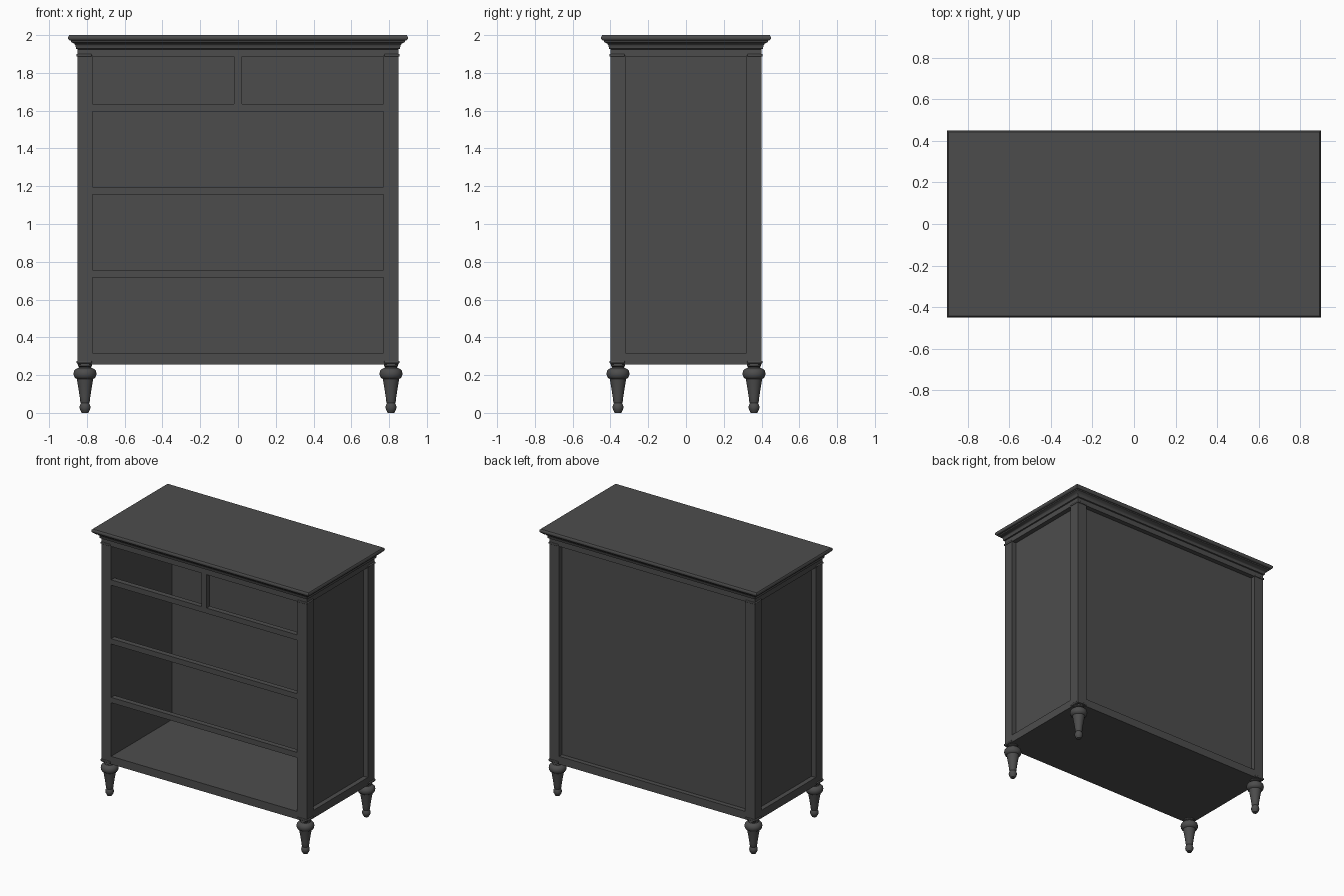
import bpy, bmesh, math
from mathutils import Vector

if "Cube" in bpy.data.objects:
    bpy.data.objects.remove(bpy.data.objects["Cube"])

# Dark painted wood
paint = bpy.data.materials.new("dark_paint")
paint.diffuse_color = (0.073, 0.073, 0.073, 1)
paint.use_nodes = True
paint.node_tree.nodes["Principled BSDF"].inputs["Base Color"].default_value = paint.diffuse_color


def finish(name, bm, smooth=None):
    bmesh.ops.recalc_face_normals(bm, faces=bm.faces[:])
    mesh = bpy.data.meshes.new(name)
    bm.to_mesh(mesh)
    bm.free()
    mesh.materials.append(paint)
    ob = bpy.data.objects.new(name, mesh)
    bpy.context.collection.objects.link(ob)
    if smooth:
        bpy.ops.object.select_all(action='DESELECT')
        ob.select_set(True)
        bpy.context.view_layer.objects.active = ob
        bpy.ops.object.shade_smooth_by_angle(angle=math.radians(smooth))
    return ob


def box(name, x0, x1, y0, y1, z0, z1, bevel=0):
    bm = bmesh.new()
    bmesh.ops.create_cube(bm, size=1)
    for v in bm.verts:
        v.co = Vector(((x0 + x1) / 2 + v.co.x * (x1 - x0),
                       (y0 + y1) / 2 + v.co.y * (y1 - y0),
                       (z0 + z1) / 2 + v.co.z * (z1 - z0)))
    if bevel:
        bmesh.ops.bevel(bm, geom=bm.edges[:], offset=bevel, segments=3,
                        profile=0.5, affect='EDGES')
    return finish(name, bm, 35 if bevel else None)


def lathe(name, profile, x, y, sides=32):
    bm = bmesh.new()
    rings = [[bm.verts.new((x + r * math.cos(2 * math.pi * i / sides),
                            y + r * math.sin(2 * math.pi * i / sides), z))
              for i in range(sides)] for r, z in profile]
    for a, b in zip(rings, rings[1:]):
        for i in range(sides):
            j = (i + 1) % sides
            bm.faces.new((a[i], a[j], b[j], b[i]))
    bm.faces.new(rings[0])
    bm.faces.new(rings[-1])
    return finish(name, bm, 40)


W, D, P = 0.85, 0.40, 0.08          # half width, half depth, post size
Z0, Z1 = 0.257, 1.93                # carcass bottom and top
LO, HI = 0.316, 1.886               # opening bottom and top
IX, IY = W - P, D - P

# Moulded top: rectangles offset outwards from the carcass
cornice = [(0, 1.925), (0.008, 1.928), (0.010, 1.945), (0.016, 1.954),
           (0.028, 1.960), (0.033, 1.963), (0.033, 1.972), (0.043, 1.973),
           (0.048, 1.978), (0.050, 1.986), (0.048, 1.994), (0.043, 2.0)]
bm = bmesh.new()
loops = [[bm.verts.new((sx * (W + o), sy * (D + o), z))
          for sx, sy in ((-1, -1), (1, -1), (1, 1), (-1, 1))]
         for o, z in cornice]
for a, b in zip(loops, loops[1:]):
    for i in range(4):
        j = (i + 1) % 4
        bm.faces.new((a[i], a[j], b[j], b[i]))
bm.faces.new(loops[0])
bm.faces.new(loops[-1])
finish("moulded_top", bm, 40)

# Corner posts with small collars, and turned legs
leg = [(0.017, 0), (0.021, 0.008), (0.027, 0.018), (0.029, 0.030),
       (0.027, 0.042), (0.022, 0.052), (0.025, 0.060), (0.028, 0.085),
       (0.034, 0.125), (0.041, 0.165), (0.044, 0.180), (0.054, 0.186),
       (0.059, 0.196), (0.061, 0.208), (0.058, 0.222), (0.048, 0.233),
       (0.034, 0.238), (0.032, 0.244), (0.038, 0.248), (0.038, 0.256),
       (0.034, 0.262)]
for sx, xn in ((-1, "left"), (1, "right")):
    for sy, yn in ((-1, "front"), (1, "back")):
        n = f"{yn}_{xn}"
        xs = sorted((sx * IX, sx * W))
        ys = sorted((sy * IY, sy * D))
        box(n + "_post", *xs, *ys, Z0, Z1)
        cx = sorted((sx * (IX + 0.004), sx * (W + 0.006)))
        cy = sorted((sy * (IY + 0.004), sy * (D + 0.006)))
        for part, z in (("upper", 1.893), ("lower", 0.269)):
            box(f"{n}_{part}_collar", *cx, *cy, z - 0.007, z + 0.007, 0.005)
        lathe(n + "_leg", leg, sx * (W - P / 2), sy * (D - P / 2))

# Floor and ceiling of the carcass
box("floor_slab", -W, W, -D, D, Z0, LO)
box("ceiling_slab", -W, W, -D, D, HI, Z1)

# Recessed side and back panels
for s, n in ((-1, "left"), (1, "right")):
    box(n + "_side_panel", *sorted((s * IX, s * (W - 0.035))), -IY, IY, LO, HI)
box("back_panel", -IX, IX, IY, D - 0.035, LO, HI)

# Rails between the empty drawer openings, and the upper divider
for i, z in enumerate((0.717, 1.156, 1.596)):
    box(f"drawer_rail_{i + 1}", -IX, IX, -D, -D + 0.04, z, z + 0.04)
box("upper_divider", -0.02, 0.02, -D, -D + 0.04, 1.636, HI)
